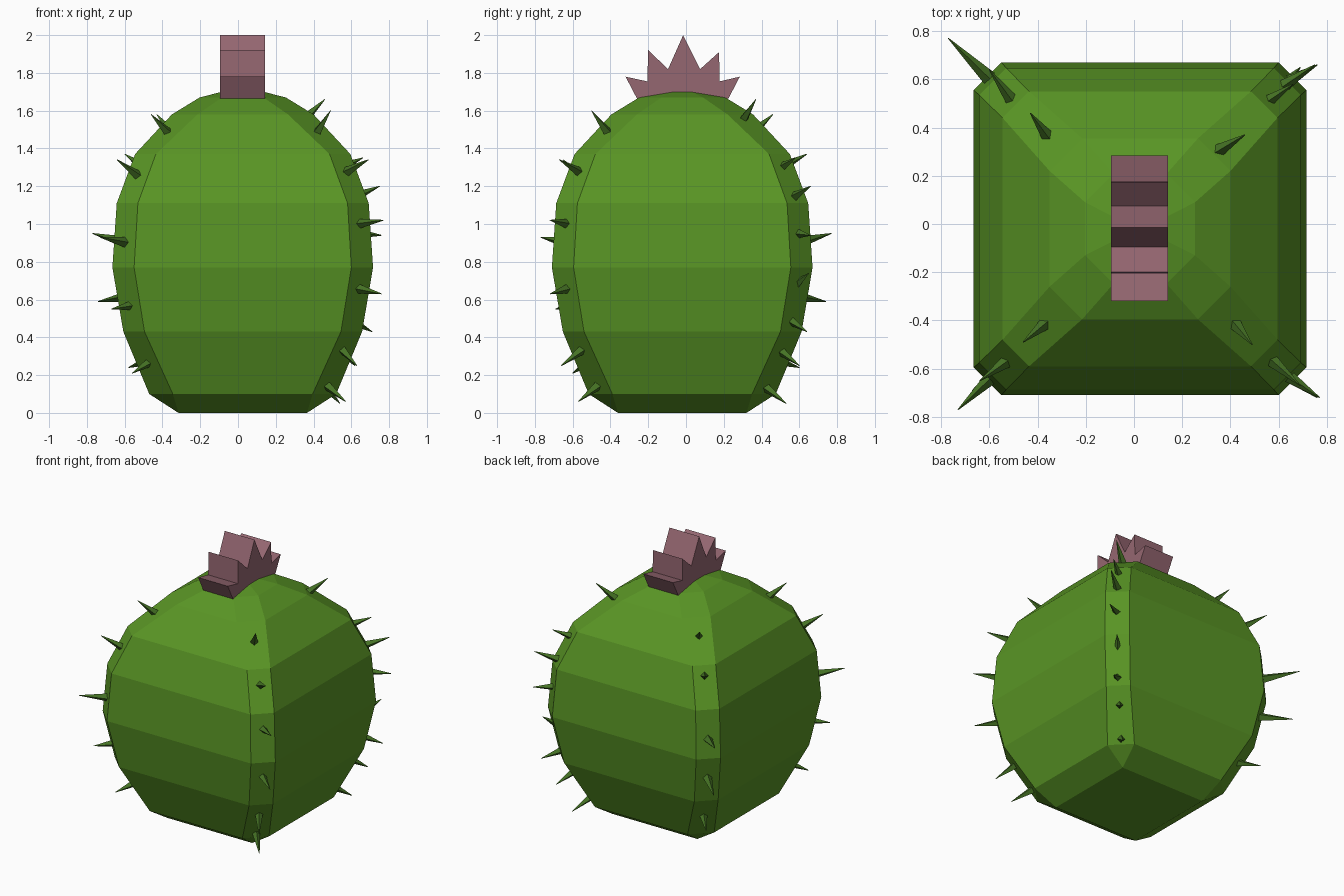
import bpy, bmesh
from mathutils import Vector

if "Cube" in bpy.data.objects:
    bpy.data.objects.remove(bpy.data.objects["Cube"])

CX, CY = 0.025, -0.02


def material(name, rgb):
    m = bpy.data.materials.new(name)
    m.diffuse_color = (*rgb, 1)
    m.use_nodes = True
    m.node_tree.nodes["Principled BSDF"].inputs["Base Color"].default_value = m.diffuse_color
    return m


GREEN = material("cactus_green", (0.10, 0.30, 0.018))
DARK = material("spine_green", (0.06, 0.17, 0.018))
PINK = material("flower_pink", (0.30, 0.135, 0.165))


def finish(bm, name, mat):
    bmesh.ops.recalc_face_normals(bm, faces=bm.faces)
    me = bpy.data.meshes.new(name)
    bm.to_mesh(me)
    bm.free()
    ob = bpy.data.objects.new(name, me)
    me.materials.append(mat)
    bpy.context.collection.objects.link(ob)
    return ob


# Body: stacked chamfered squares (height, half width, half flat edge)
LEVELS = [(0, 0.34, 0.34), (0.10, 0.495, 0.37), (0.43, 0.632, 0.52),
          (0.77, 0.69, 0.575), (1.11, 0.667, 0.555), (1.37, 0.57, 0.46),
          (1.58, 0.375, 0.24), (1.67, 0.228, 0.11), (1.70, 0.11, 0.05)]
bm = bmesh.new()
rings = []
for z, h, e in LEVELS:
    pts = [(h, -e), (h, e), (e, h), (-e, h), (-h, e), (-h, -e), (-e, -h), (e, -h)]
    rings.append([bm.verts.new((CX + x, CY + y, z)) for x, y in pts])
for a, b in zip(rings, rings[1:]):
    for i in range(8):
        j = (i + 1) % 8
        bm.faces.new((a[i], a[j], b[j], b[i]))
bm.faces.new(rings[0][::-1])
bm.faces.new(rings[-1])
bmesh.ops.remove_doubles(bm, verts=bm.verts, dist=1e-4)
finish(bm, "cactus_body", GREEN)

# Flower: zigzag profile extruded along x
ZIGZAG = [(-0.26, 1.665), (-0.32, 1.78), (-0.205, 1.755), (-0.20, 1.92),
          (-0.095, 1.82), (-0.015, 2.0), (0.075, 1.82), (0.175, 1.91),
          (0.178, 1.755), (0.285, 1.78), (0.225, 1.665)]
bm = bmesh.new()
f = bm.faces.new([bm.verts.new((-0.095, y, z)) for y, z in ZIGZAG])
ext = bmesh.ops.extrude_face_region(bm, geom=[f])["geom"]
bmesh.ops.translate(bm, verts=[v for v in ext if isinstance(v, bmesh.types.BMVert)],
                    vec=(0.237, 0, 0))
finish(bm, "flower", PINK)

# Spines: base height on the ridge and tip (x, y, z), one list per ridge
SPINES = {
    (1, -1): [(1.48, .49, -.50, 1.60), (1.27, .69, -.67, 1.34), (1.00, .77, -.72, 1.02),
              (.66, .76, -.72, .63), (.34, .63, -.66, .25), (.15, .57, -.57, .06)],
    (1, 1): [(1.55, .46, .37, 1.66), (1.30, .66, .58, 1.35), (1.14, .75, .66, 1.20),
             (.95, .76, .66, .94), (.68, .69, .65, .74), (.49, .71, .64, .43),
             (.33, .62, .60, .25), (.14, .54, .53, .05)],
    (-1, -1): [(1.48, -.46, -.49, 1.58), (1.25, -.64, -.65, 1.34), (.90, -.73, -.77, .93),
               (.57, -.67, -.69, .55), (.27, -.56, -.60, .21)],
    (-1, 1): [(1.49, -.43, .46, 1.58), (1.30, -.60, .64, 1.37), (.90, -.77, .77, .95),
              (.62, -.74, .74, .59), (.28, -.58, .60, .24)],
}


def ridge(z):
    for (z0, h0, e0), (z1, h1, e1) in zip(LEVELS, LEVELS[1:]):
        if z <= z1:
            t = (z - z0) / (z1 - z0)
            return ((h0 + e0) * (1 - t) + (h1 + e1) * t) / 2


bm = bmesh.new()
for (sx, sy), spines in SPINES.items():
    for z, *tip in spines:
        r = ridge(z) - 0.015
        base = Vector((CX + sx * r, CY + sy * r, z))
        d = Vector(tip) - base
        cone = bmesh.ops.create_cone(bm, cap_ends=True, segments=4, depth=d.length,
                                     radius1=0.018 + 0.06 * d.length, radius2=0.002)
        rot = d.to_track_quat('Z', 'Y').to_matrix().to_4x4()
        rot.translation = base + d / 2
        bmesh.ops.transform(bm, matrix=rot, verts=cone["verts"])
finish(bm, "spines", DARK)
